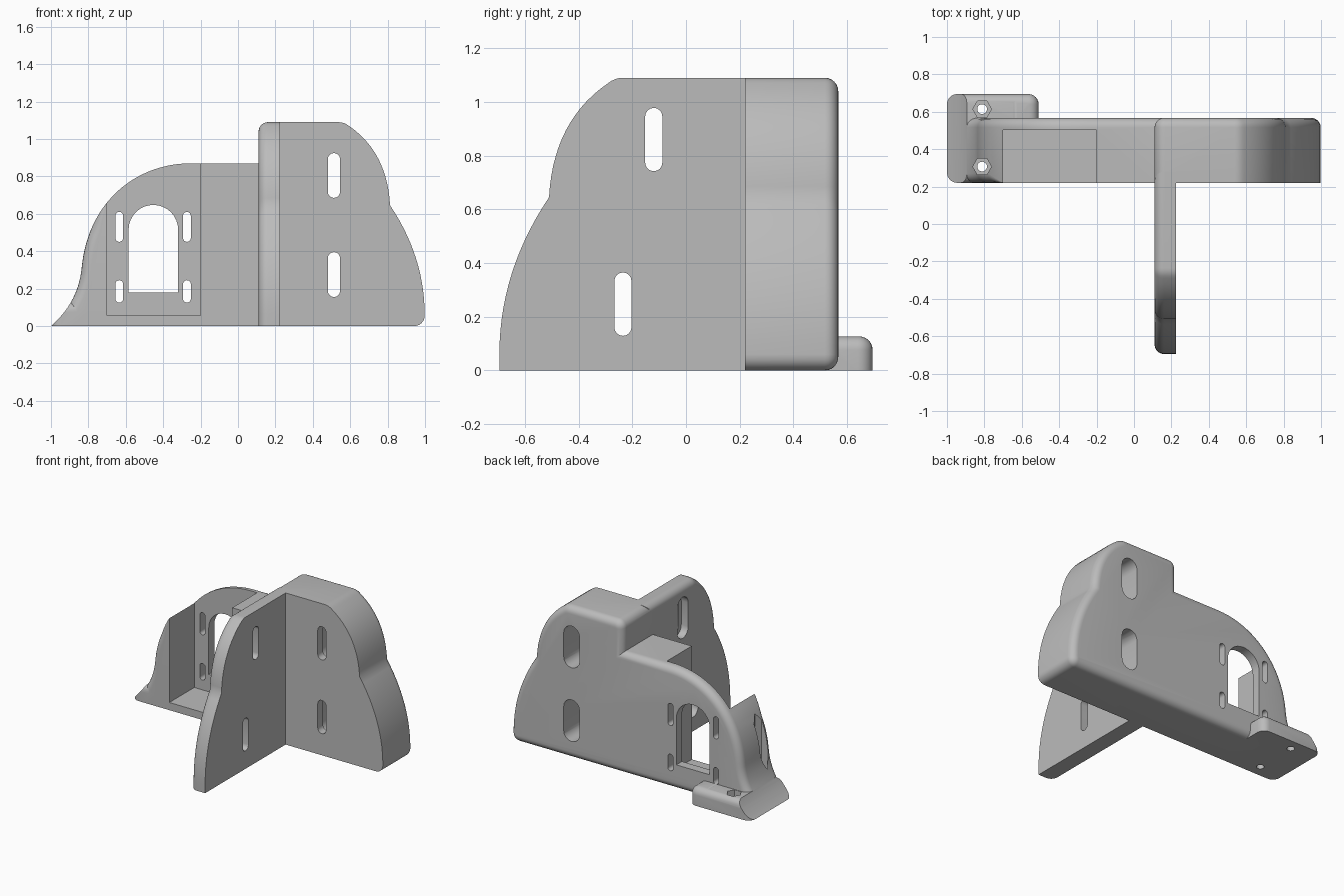
import bpy
import bmesh
from math import sin, cos, pi
from mathutils import Vector

cube = bpy.data.objects.get("Cube")
if cube:
    bpy.data.objects.remove(cube)

grey = bpy.data.materials.new("plain grey")
grey.use_nodes = True
colour = (0.5, 0.5, 0.5, 1)
grey.diffuse_color = colour
grey.node_tree.nodes["Principled BSDF"].inputs["Base Color"].default_value = colour

FILLET = 0.05
STEPS = 6
AXES = {
    "x": lambda u, v, d: (d, u, v),
    "y": lambda u, v, d: (u, d, v),
    "z": lambda u, v, d: (u, v, d),
}


def zero(p):
    return 0


def full(p):
    return FILLET


def bezier(points, n=14):
    """Sample a curve of any degree from its control points."""
    out = []
    for i in range(n + 1):
        t = i / n
        level = [Vector(p) for p in points]
        while len(level) > 1:
            level = [a.lerp(b, t) for a, b in zip(level, level[1:])]
        out.append(level[0])
    return out


def arc(cx, cy, r, start, end, n=8):
    return [Vector((cx + r * cos(start + (end - start) * i / n),
                    cy + r * sin(start + (end - start) * i / n))) for i in range(n + 1)]


def inset_directions(pts):
    """Inward mitre vector for each corner of an outline."""
    area = sum(a.x * b.y - b.x * a.y for a, b in zip(pts, pts[1:] + pts[:1]))
    sign = 1 if area > 0 else -1
    result = []
    for i, p in enumerate(pts):
        e1 = (p - pts[i - 1]).normalized()
        e2 = (pts[(i + 1) % len(pts)] - p).normalized()
        n1 = Vector((-e1.y, e1.x)) * sign
        n2 = Vector((-e2.y, e2.x)) * sign
        result.append((n1 + n2) / max(1 + n1.dot(n2), 0.3))
    return result


def prism(name, pts, axis, low, high, r_low=zero, r_high=zero):
    """Extrude an outline along an axis, with rounded rims at either end."""
    pts = [Vector(p) for p in pts]
    dirs = inset_directions(pts)
    place = AXES[axis]
    bm = bmesh.new()
    rings = []
    for end, inward, radius in ((low, 1, r_low), (high, -1, r_high)):
        flat = all(radius(p) == 0 for p in pts)
        angles = [0] if flat else [pi / 2 * i / STEPS for i in range(STEPS + 1)]
        if inward < 0:
            angles.reverse()
        for a in angles:
            ring = []
            for p, d in zip(pts, dirs):
                r = radius(p)
                q = p + d * r * (1 - sin(a))
                ring.append(bm.verts.new(place(q.x, q.y, end + inward * r * (1 - cos(a)))))
            rings.append(ring)
    n = len(pts)
    for a, b in zip(rings, rings[1:]):
        for i in range(n):
            j = (i + 1) % n
            bm.faces.new((a[i], a[j], b[j], b[i]))
    bm.faces.new(rings[0])
    bm.faces.new(rings[-1])
    bmesh.ops.remove_doubles(bm, verts=bm.verts, dist=1e-5)
    bmesh.ops.recalc_face_normals(bm, faces=bm.faces)
    mesh = bpy.data.meshes.new(name)
    bm.to_mesh(mesh)
    bm.free()
    mesh.materials.append(grey)
    ob = bpy.data.objects.new(name, mesh)
    bpy.context.collection.objects.link(ob)
    return ob


def combine(target, other, operation="DIFFERENCE"):
    mod = target.modifiers.new("join", "BOOLEAN")
    mod.operation = operation
    mod.solver = "EXACT"
    mod.object = other
    bpy.context.view_layer.objects.active = target
    bpy.ops.object.modifier_apply(modifier=mod.name)
    bpy.data.objects.remove(other)


def rect(u0, u1, v0, v1):
    return [(u0, v0), (u1, v0), (u1, v1), (u0, v1)]


def slot(u, v0, v1, width):
    r = width / 2
    return arc(u, v0 + r, r, pi, 2 * pi) + arc(u, v1 - r, r, 0, pi)


# Two-lobed outline shared by the back plate and the fin
def lobes(shift, flip):
    lower = bezier([(0.695, 0.06), (0.695, 0.37), (0.51, 0.645)])
    upper = bezier([(0.51, 0.645), (0.495, 0.93), (0.29, 1.07)])[1:]
    crest = bezier([(0.29, 1.07), (0.265, 1.09), (0.235, 1.09)], 4)[1:]
    return [Vector((flip * (p.x + shift), p.y)) for p in lower + upper + crest]


# Back plate with rounded rear rim
swoop = bezier([(-1, 0), (-0.85, 0.13), (-0.835, 0.32)])
shoulder = bezier([(-0.835, 0.32), (-0.80, 0.66), (-0.55, 0.87), (-0.25, 0.87)], 22)[1:]
outline = [Vector((-0.72, 0)), Vector((-0.69, 0))]
outline += arc(0.943, 0.055, 0.055, -pi / 2, 0, 6)
outline += lobes(0.303, 1)
outline += arc(0.167, 1.033, 0.057, pi / 2, pi, 6)
outline += [Vector((0.11, 0.87))]
outline += list(reversed(shoulder)) + [p for p in reversed(swoop) if p.x > -0.91]
outline += [Vector((outline[-1].x, 0))]


def wing_rim(p):
    if p.y < 0.01 or p.x > -0.70:
        return 0
    return FILLET * min(1, (-0.70 - p.x) / 0.08)


bracket = prism("bracket", outline, "y", 0.22, 0.567, wing_rim, full)

# Mounting foot
r = 0.055
foot_outline = []
for cx, cy, start in ((-0.51 - r, 0.695 - r, 0), (-1 + r, 0.695 - r, pi / 2),
                      (-1 + r, 0.22 + r, pi)):
    foot_outline += arc(cx, cy, r, start, start + pi / 2, 6)
foot_outline += [Vector((-0.51, 0.22))]
foot = prism("foot", foot_outline, "z", 0, 0.127, zero, full)
combine(foot, prism("swoop_cutter", swoop + [(-1.2, 0.32), (-1.2, 0)], "y", 0, 1))
combine(bracket, foot, "UNION")

# Upright fin, rounded on its left-hand rim
fin_outline = [(-0.695, -0.1)] + lobes(0, -1) + [(0.28, 1.09), (0.28, -0.1)]
fin = prism("fin", fin_outline, "x", 0.11, 0.225, full, zero)
combine(fin, prism("floor_cutter", rect(-1, 1, -0.5, 0), "x", -1, 1))
combine(bracket, fin, "UNION")

# Open pocket, arched window and small slots
combine(bracket, prism("pocket", rect(-0.70, -0.20, 0.055, 1.2), "y", 0, 0.503))
window = [(-0.585, 0.18), (-0.32, 0.18)] + arc(-0.4525, 0.515, 0.1325, 0, pi, 16)
combine(bracket, prism("window", window, "y", 0.4, 0.8))
for x in (-0.635, -0.273):
    for z0, z1 in ((0.125, 0.245), (0.45, 0.61)):
        combine(bracket, prism("small_slot", slot(x, z0, z1, 0.042), "y", 0.4, 0.8))

# Counterbored fixing slots in plate and fin
for z in (0.275, 0.805):
    combine(bracket, prism("plate_slot", slot(0.513, z - 0.12, z + 0.12, 0.066), "y", 0, 0.8))
    combine(bracket, prism("plate_bore", slot(0.513, z - 0.15, z + 0.15, 0.126), "y", 0.28, 0.8))
for y, z in ((-0.235, 0.247), (-0.12, 0.86)):
    combine(bracket, prism("fin_slot", slot(y, z - 0.118, z + 0.118, 0.064), "x", 0, 0.4))
    combine(bracket, prism("fin_bore", slot(y, z - 0.148, z + 0.148, 0.124), "x", 0, 0.165))

# Screw holes with hexagonal nut recesses
for y in (0.307, 0.614):
    combine(bracket, prism("screw_hole", arc(-0.812, y, 0.026, 0, 2 * pi, 20)[:-1], "z", -0.1, 0.3))
    combine(bracket, prism("nut_recess", arc(-0.812, y, 0.05, 0, 2 * pi, 6)[:-1], "z", 0.06, 1))

bpy.ops.object.select_all(action="DESELECT")
bracket.select_set(True)
bpy.context.view_layer.objects.active = bracket
bpy.ops.object.shade_smooth_by_angle(angle=pi / 6)
